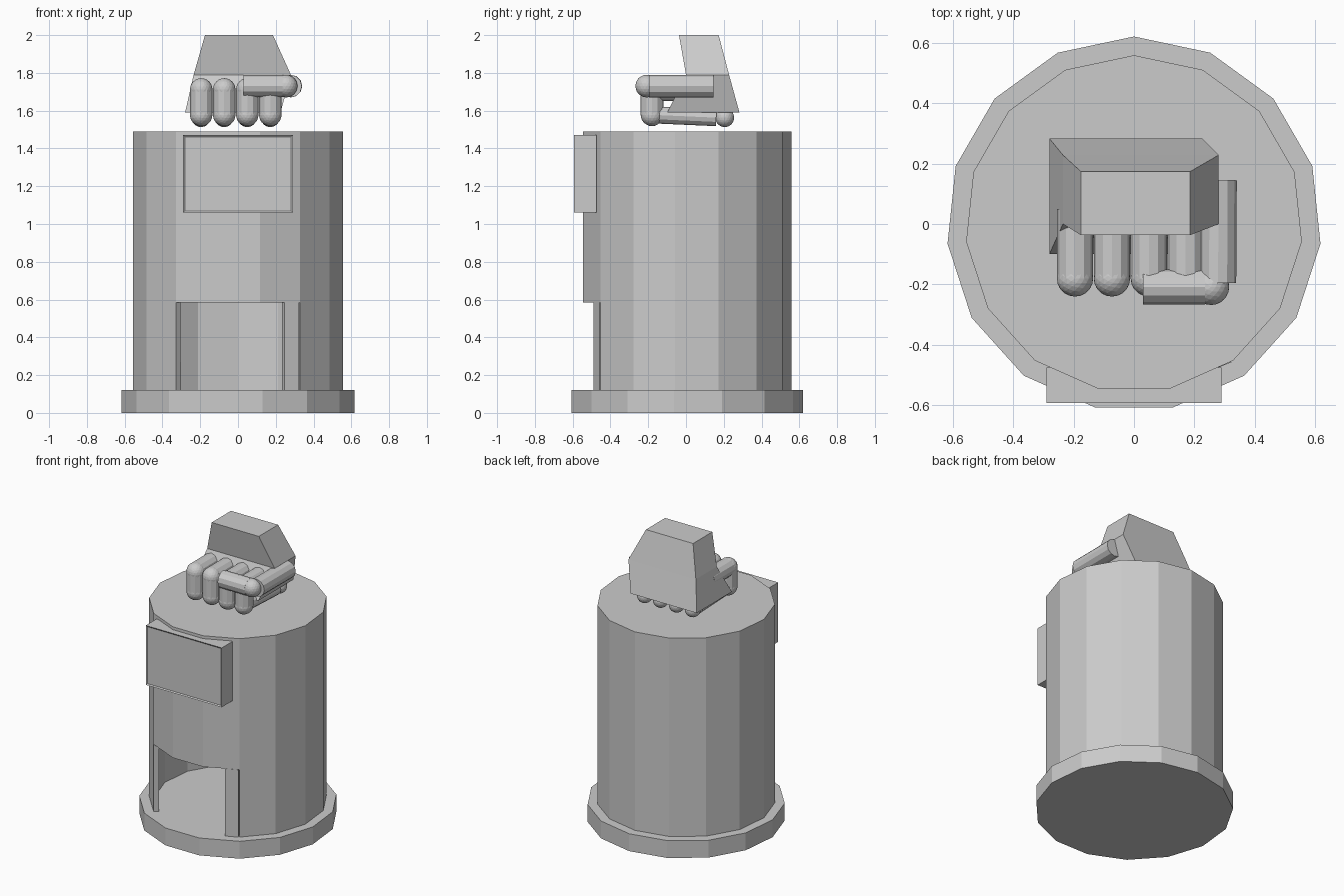
import bpy, bmesh, math
from mathutils import Vector

old = bpy.data.objects.get("Cube")
if old:
    bpy.data.objects.remove(old)

grey = bpy.data.materials.new("plain grey")
grey.use_nodes = True
grey.diffuse_color = (0.6, 0.6, 0.6, 1)
grey.node_tree.nodes["Principled BSDF"].inputs["Base Color"].default_value = grey.diffuse_color

SIDES = 15


def finish(name, bm):
    bmesh.ops.recalc_face_normals(bm, faces=bm.faces)
    mesh = bpy.data.meshes.new(name)
    bm.to_mesh(mesh)
    bm.free()
    mesh.materials.append(grey)
    obj = bpy.data.objects.new(name, mesh)
    bpy.context.collection.objects.link(obj)
    return obj


def ring(bm, radius, z):
    step = 2 * math.pi / SIDES
    return [bm.verts.new((radius * math.sin(i * step), radius * math.cos(i * step), z))
            for i in range(SIDES)]


def loft(bm, rings, skip=()):
    """Join neighbouring rings with quads; skip holds (level, side) gaps."""
    n = len(rings[0])
    for level in range(len(rings) - 1):
        a, b = rings[level], rings[level + 1]
        for i in range(n):
            if (level, i) not in skip:
                j = (i + 1) % n
                bm.faces.new((a[i], a[j], b[j], b[i]))


def box(name, lo, hi):
    bm = bmesh.new()
    bmesh.ops.create_cube(bm, size=1)
    lo, hi = Vector(lo), Vector(hi)
    for v in bm.verts:
        v.co = (lo + hi) / 2 + v.co * (hi - lo)
    return finish(name, bm) if name else bm


def add_tube(bm, a, b, r):
    a, b = Vector(a), Vector(b)
    made = bmesh.ops.create_cone(bm, cap_ends=True, segments=12, radius1=r,
                                 radius2=r, depth=(b - a).length)["verts"]
    turn = (b - a).to_track_quat('Z', 'Y')
    for v in made:
        v.co = turn @ v.co + (a + b) / 2


def add_ball(bm, centre, r):
    made = bmesh.ops.create_icosphere(bm, subdivisions=3, radius=r)["verts"]
    bmesh.ops.translate(bm, verts=made, vec=centre)


# Base disc
bm = bmesh.new()
rings = [ring(bm, 0.62, 0), ring(bm, 0.62, 0.12)]
loft(bm, rings)
for r in rings:
    bm.faces.new(r)
finish("base", bm)

# Hollow drum with a three-panel opening at the front
bm = bmesh.new()
rings = [ring(bm, 0.558, z) for z in (0.12, 0.585, 1.49)]
loft(bm, rings, skip={(0, 6), (0, 7), (0, 8)})
bm.faces.new(rings[-1])
drum = finish("drum", bm)
wall = drum.modifiers.new("wall", 'SOLIDIFY')
wall.thickness = 0.035
wall.offset = -1

# Narrow door strip left standing at one side of the opening
bm = bmesh.new()
outline = [(0.245, -0.489), (0.322, -0.457), (0.31, -0.43), (0.233, -0.462)]
loft(bm, [[bm.verts.new((x, y, z)) for x, y in outline] for z in (0.12, 0.585)])
bmesh.ops.holes_fill(bm, edges=bm.edges)
finish("door_strip", bm)

# Display panel with a thin rim
bm = box(None, (-0.29, -0.592, 1.06), (0.29, -0.475, 1.47))
front = [f for f in bm.faces if f.calc_center_median().y < -0.58]
bmesh.ops.inset_region(bm, faces=front, thickness=0.012, depth=0)
bmesh.ops.translate(bm, verts=front[0].verts, vec=(0, 0.006, 0))
finish("display_panel", bm)

# Back of the hand: wrist, knuckle and heel outlines lofted together
bm = bmesh.new()
outlines = [
    (1.59, [(-0.28, -0.10), (0.225, -0.10), (0.225, 0.283), (-0.28, 0.283)]),
    (1.79, [(-0.235, 0.0), (0.28, 0.0), (0.28, 0.228), (-0.235, 0.228)]),
    (2.0, [(-0.175, -0.037), (0.185, -0.037), (0.185, 0.173), (-0.175, 0.173)]),
]
rings = [[bm.verts.new((x, y, z)) for x, y in pts] for z, pts in outlines]
loft(bm, rings)
bm.faces.new(rings[0])
bm.faces.new(rings[-1])
finish("palm", bm)

# Four curled fingers
for i, label in enumerate(("little", "ring", "middle", "index")):
    x = -0.195 + 0.122 * i
    joints = [(x, 0.05, 1.712), (x, -0.18, 1.712), (x, -0.18, 1.578), (x, 0.16, 1.563)]
    bm = bmesh.new()
    add_tube(bm, joints[0], joints[1], 0.06)
    add_tube(bm, joints[1], joints[2], 0.06)
    add_tube(bm, joints[2], joints[3], 0.045)
    add_ball(bm, joints[1], 0.06)
    add_ball(bm, joints[2], 0.06)
    add_ball(bm, (x, 0.205, 1.563), 0.05)
    finish(label + "_finger", bm)

# Thumb folded across the fingers
bm = bmesh.new()
knuckle = (0.255, -0.208, 1.73)
add_tube(bm, (0.28, 0.145, 1.73), (0.278, -0.195, 1.73), 0.06)
add_tube(bm, (0.03, -0.208, 1.73), (0.235, -0.208, 1.73), 0.058)
add_ball(bm, knuckle, 0.06)
finish("thumb", bm)
